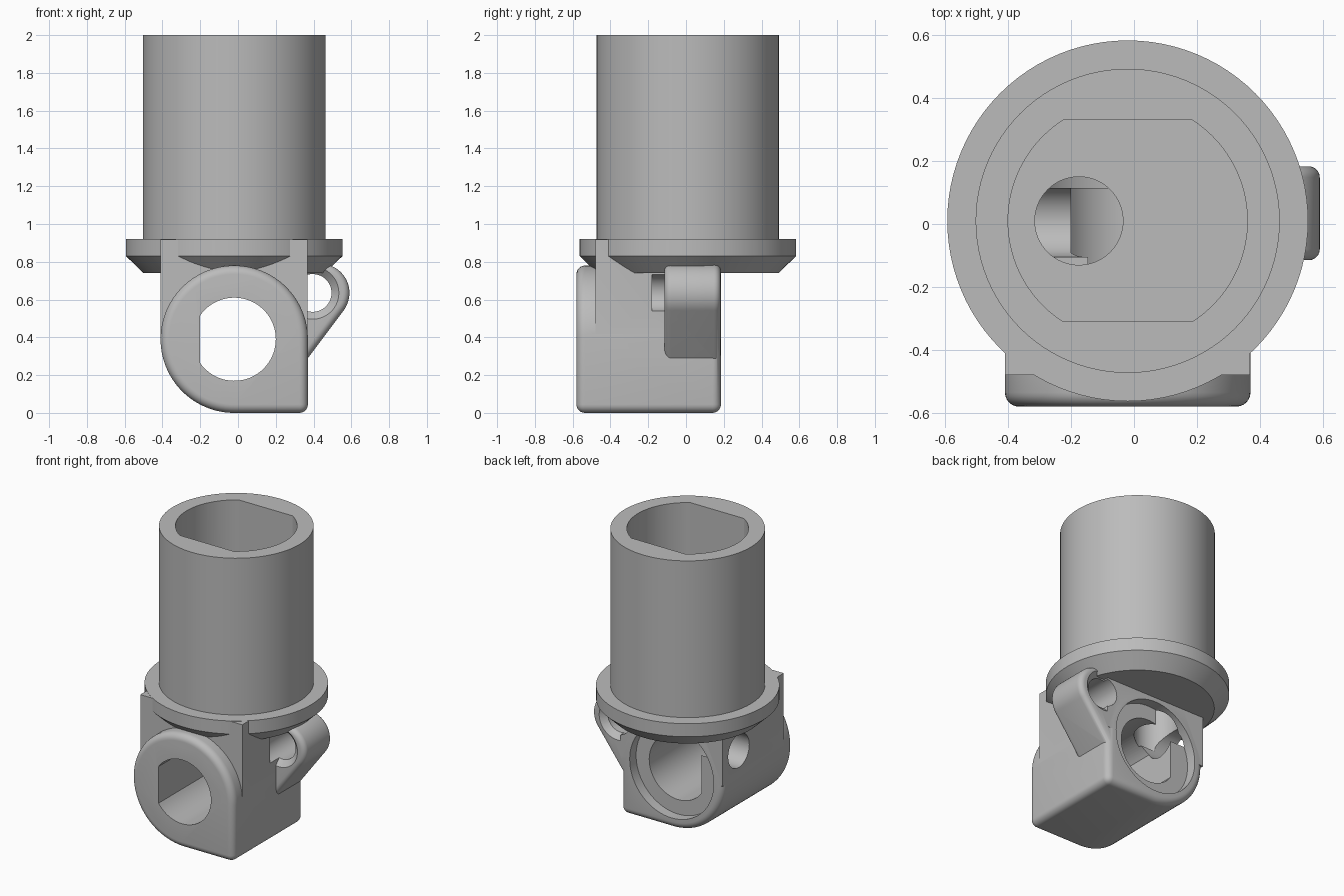
import bpy, bmesh, math
from mathutils import Vector

if "Cube" in bpy.data.objects:
    bpy.data.objects.remove(bpy.data.objects["Cube"])

CX, CY = -0.02, 0.01      # tube axis
BZ = 0.39                 # height of the cross bore

grey = bpy.data.materials.new("mid_grey")
grey.diffuse_color = (0.5, 0.5, 0.5, 1)
grey.use_nodes = True
grey.node_tree.nodes["Principled BSDF"].inputs["Base Color"].default_value = grey.diffuse_color


def finish(name, bm, bevel=0):
    bmesh.ops.recalc_face_normals(bm, faces=bm.faces)
    if bevel:
        sharp = [e for e in bm.edges if e.calc_face_angle(0) > math.radians(40)]
        bmesh.ops.bevel(bm, geom=sharp, offset=bevel, segments=6, profile=0.5,
                        affect='EDGES', clamp_overlap=True)
    mesh = bpy.data.meshes.new(name)
    bm.to_mesh(mesh)
    bm.free()
    mesh.materials.append(grey)
    ob = bpy.data.objects.new(name, mesh)
    bpy.context.collection.objects.link(ob)
    return ob


def prism(name, pts, axis, lo, hi, bevel=0, end_scale=1, centre=(0, 0)):
    """Extrude a 2D outline along an axis, optionally tapering about a centre."""
    place = {'x': lambda a, b, t: (t, a, b),
             'y': lambda a, b, t: (a, t, b),
             'z': lambda a, b, t: (a, b, t)}[axis]
    bm = bmesh.new()
    ca, cb = centre
    start = [bm.verts.new(place(a, b, lo)) for a, b in pts]
    end = [bm.verts.new(place(ca + (a - ca) * end_scale, cb + (b - cb) * end_scale, hi))
           for a, b in pts]
    n = len(pts)
    bm.faces.new(start)
    bm.faces.new(end[::-1])
    for i in range(n):
        j = (i + 1) % n
        bm.faces.new((start[i], end[i], end[j], start[j]))
    return finish(name, bm, bevel)


def arc(a, b, r, d0, d1, n):
    return [(a + r * math.cos(math.radians(d0 + (d1 - d0) * i / n)),
             b + r * math.sin(math.radians(d0 + (d1 - d0) * i / n))) for i in range(n + 1)]


def circle(a, b, r, n=64):
    return arc(a, b, r, 0, 360, n)[:-1]


def combine(target, other, operation):
    mod = target.modifiers.new(operation, 'BOOLEAN')
    mod.operation, mod.solver, mod.object = operation, 'EXACT', other
    bpy.context.view_layer.objects.active = target
    bpy.ops.object.modifier_apply(modifier=mod.name)
    bpy.data.objects.remove(other)


# tube with chamfered flange, turned around the vertical axis
bm = bmesh.new()
outline = [(0, .74), (.48, .74), (.573, .83), (.573, .92), (.483, .92), (.483, 2), (0, 2)]
vs = [bm.verts.new((CX + r, CY, z)) for r, z in outline]
edges = [bm.edges.new(p) for p in zip(vs, vs[1:])]
bmesh.ops.spin(bm, geom=vs + edges, cent=(CX, CY, 0), axis=(0, 0, 1),
               angle=math.tau, steps=96, use_duplicate=False)
bmesh.ops.remove_doubles(bm, verts=bm.verts, dist=1e-4)
body = finish("socket_body", bm)

# neck block joining the flange to the bearing housing
neck = prism("neck", [(CX - .389, BZ), (CX + .389, BZ), (CX + .389, .918), (CX - .389, .918)],
             'y', -.48, .184)

# rounded bearing housing with one square lower corner
housing = prism("housing", arc(CX, BZ, .39, 0, 270, 72) + [(CX + .39, 0)],
                'y', -.58, .185, bevel=.045)

# side lug with rounded hole rims
lug = prism("lug", [(.28, .79)] + arc(.435, .635, .155, 90, -37, 30) + [(.28, .17)],
            'y', -.115, .183, bevel=.035)
HX, HZ = .395, .635
for y, d in ((-.116, .04), (.184, -.04)):
    rim = prism("lug_rim", circle(HX, HZ, .14), 'y', y, y + d, end_scale=.7, centre=(HX, HZ))
    combine(lug, rim, 'DIFFERENCE')

for part in (neck, housing, lug):
    combine(body, part, 'UNION')

# tube socket with two flats
half = math.degrees(math.asin(.32 / .38))
socket = prism("socket", arc(CX, CY, .38, -half, half, 40) + arc(CX, CY, .38, 180 - half, 180 + half, 40),
               'z', .9, 2.2)
# cross bore with a flat on the left, and its rear counterbore
flat = math.degrees(math.acos(.18 / .22))
bore = prism("bore", arc(CX, BZ, .22, -180 + flat, 180 - flat, 60), 'y', -.8, .5)
counterbore = prism("counterbore", circle(CX, BZ, .32, 80), 'y', .115, .5)
# passage from the socket floor and the port in the left wall
passage = prism("passage", circle(-.175, CY, .14), 'z', .57, 1.0)
port = prism("port", circle(CY, .57, .115), 'x', -.8, -.1)
# pin hole through the lug, running a little way into the neck
pin = prism("pin_hole", circle(HX, HZ, .1), 'y', -.18, .5)

for cutter in (socket, bore, counterbore, passage, port, pin):
    combine(body, cutter, 'DIFFERENCE')

bpy.ops.object.select_all(action='DESELECT')
body.select_set(True)
bpy.context.view_layer.objects.active = body
bpy.ops.object.shade_smooth_by_angle(angle=math.radians(30))
